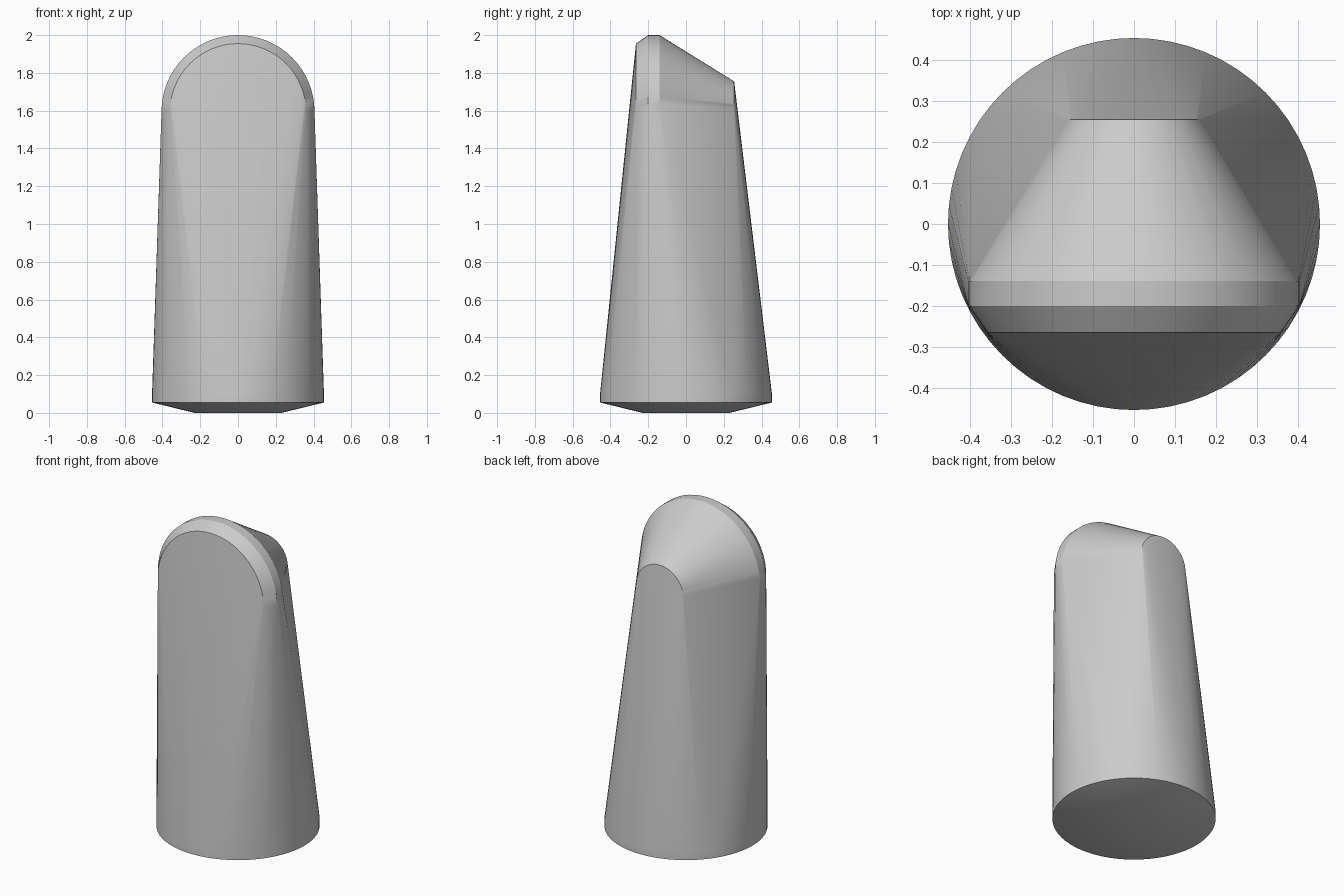
import bpy, bmesh, math

cube = bpy.data.objects.get("Cube")
if cube:
    bpy.data.objects.remove(cube, do_unlink=True)

# Single plain grey finish
grey = bpy.data.materials.new("plain_grey")
grey.use_nodes = True
colour = (0.6, 0.6, 0.6, 1)
grey.diffuse_color = colour
grey.node_tree.nodes["Principled BSDF"].inputs["Base Color"].default_value = colour

ARCH_Z = 1.595


def ring(radius, z, steps=64):
    """Horizontal circle of points."""
    angles = [2 * math.pi * i / steps for i in range(steps)]
    return [(radius * math.cos(a), radius * math.sin(a), z) for a in angles]


def arch(radius, y, steps=32):
    """Upright half circle of points facing the front."""
    angles = [math.pi * i / steps for i in range(steps + 1)]
    return [(radius * math.cos(a), y, ARCH_Z + radius * math.sin(a)) for a in angles]


# Round foot blending up into a bevelled, arched head that narrows to the back
points = ring(0.23, 0) + ring(0.455, 0.055) + ring(0.455, 0.1)
points += arch(0.36, -0.265) + arch(0.405, -0.2) + arch(0.405, -0.14) + arch(0.16, 0.255)

bm = bmesh.new()
for p in points:
    bm.verts.new(p)
hull = bmesh.ops.convex_hull(bm, input=bm.verts[:])
loose = [v for v in bm.verts if not v.link_faces]
bmesh.ops.delete(bm, geom=loose, context="VERTS")
bmesh.ops.dissolve_limit(bm, angle_limit=math.radians(0.1),
                         verts=bm.verts[:], edges=bm.edges[:])
bmesh.ops.recalc_face_normals(bm, faces=bm.faces[:])

mesh = bpy.data.meshes.new("tapered_body")
bm.to_mesh(mesh)
bm.free()
body = bpy.data.objects.new("tapered_body", mesh)
bpy.context.collection.objects.link(body)
mesh.materials.append(grey)

# Smooth flanks, crisp rims
bpy.context.view_layer.objects.active = body
body.select_set(True)
bpy.ops.object.shade_smooth_by_angle(angle=math.radians(30))
